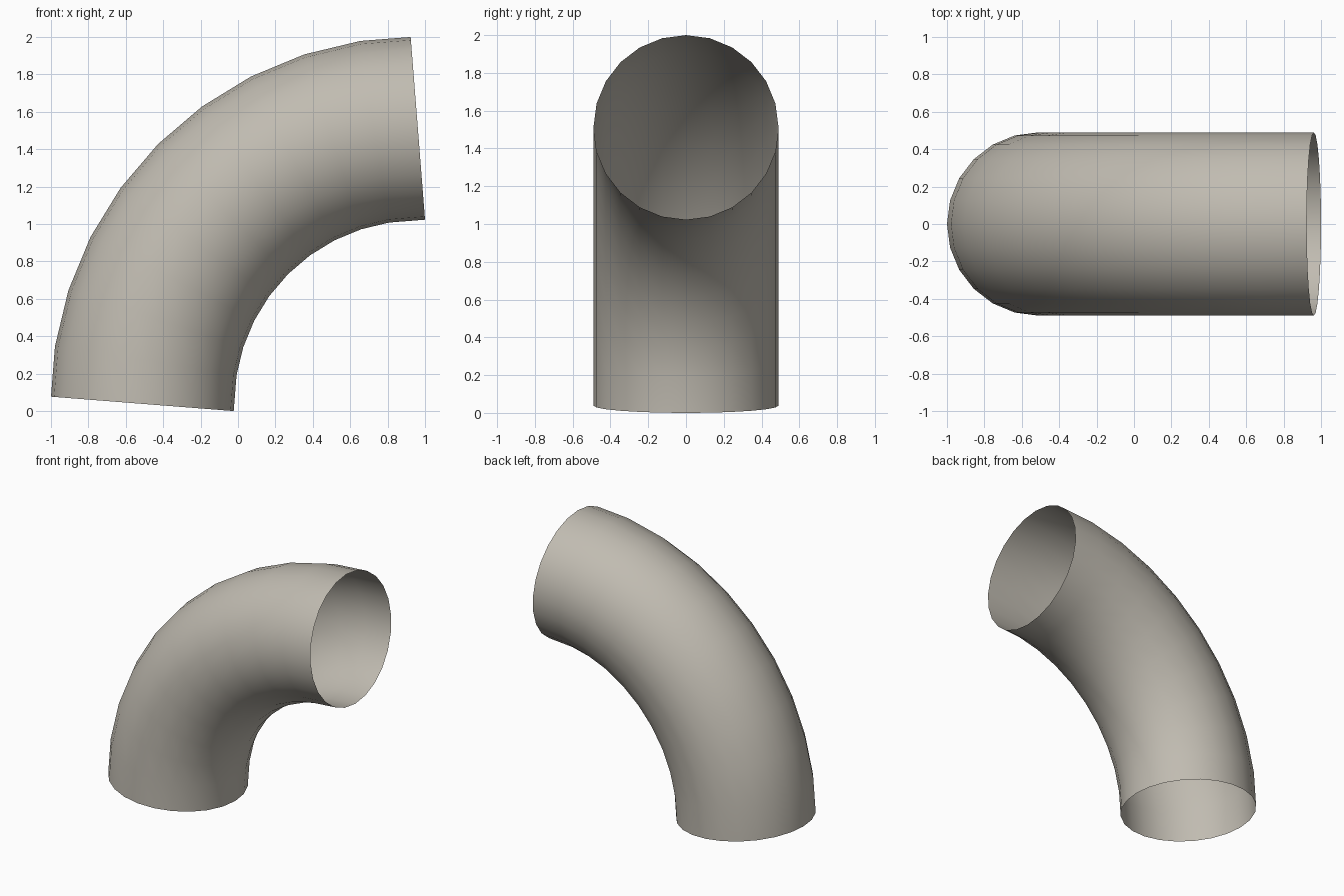
import bpy, bmesh, math
from mathutils import Vector

if "Cube" in bpy.data.objects:
    bpy.data.objects.remove(bpy.data.objects["Cube"])

SEGMENTS, SIDES = 10, 24          # steps along the bend, sides around it
BEND, RADIUS = 1.473, 0.49        # centreline bend radius, tube radius
CENTRE = Vector((0.9616, 0, 0.0384))
STEP = math.radians(90) / SEGMENTS

bm = bmesh.new()
rings = []
for i in range(SEGMENTS + 1):
    a = i * STEP
    mid = CENTRE + BEND * Vector((-math.cos(a), 0, math.sin(a)))
    # end rings sit square to the first and last straight segments
    tilt = min(max(a, STEP / 2), math.pi / 2 - STEP / 2)
    mitre = 1 if i in (0, SEGMENTS) else 1 / math.cos(STEP / 2)
    out = Vector((-math.cos(tilt), 0, math.sin(tilt))) * mitre
    ring = []
    for j in range(SIDES):
        t = j * math.tau / SIDES
        ring.append(bm.verts.new(mid + RADIUS * (math.cos(t) * out + Vector((0, math.sin(t), 0)))))
    rings.append(ring)

# open-ended tube wall, normals facing outward
for lower, upper in zip(rings, rings[1:]):
    for j in range(SIDES):
        k = (j + 1) % SIDES
        face = bm.faces.new((lower[j], upper[j], upper[k], lower[k]))
        face.smooth = True
bm.normal_update()
first = bm.faces[:][0]
if first.normal.x > 0:
    bmesh.ops.reverse_faces(bm, faces=bm.faces[:])

mesh = bpy.data.meshes.new("pipe_elbow")
bm.to_mesh(mesh)
bm.free()
pipe = bpy.data.objects.new("pipe_elbow", mesh)
bpy.context.collection.objects.link(pipe)

mat = bpy.data.materials.new("warm grey")
mat.diffuse_color = (0.53, 0.50, 0.44, 1)
mat.use_nodes = True
mat.node_tree.nodes["Principled BSDF"].inputs["Base Color"].default_value = mat.diffuse_color
mesh.materials.append(mat)
